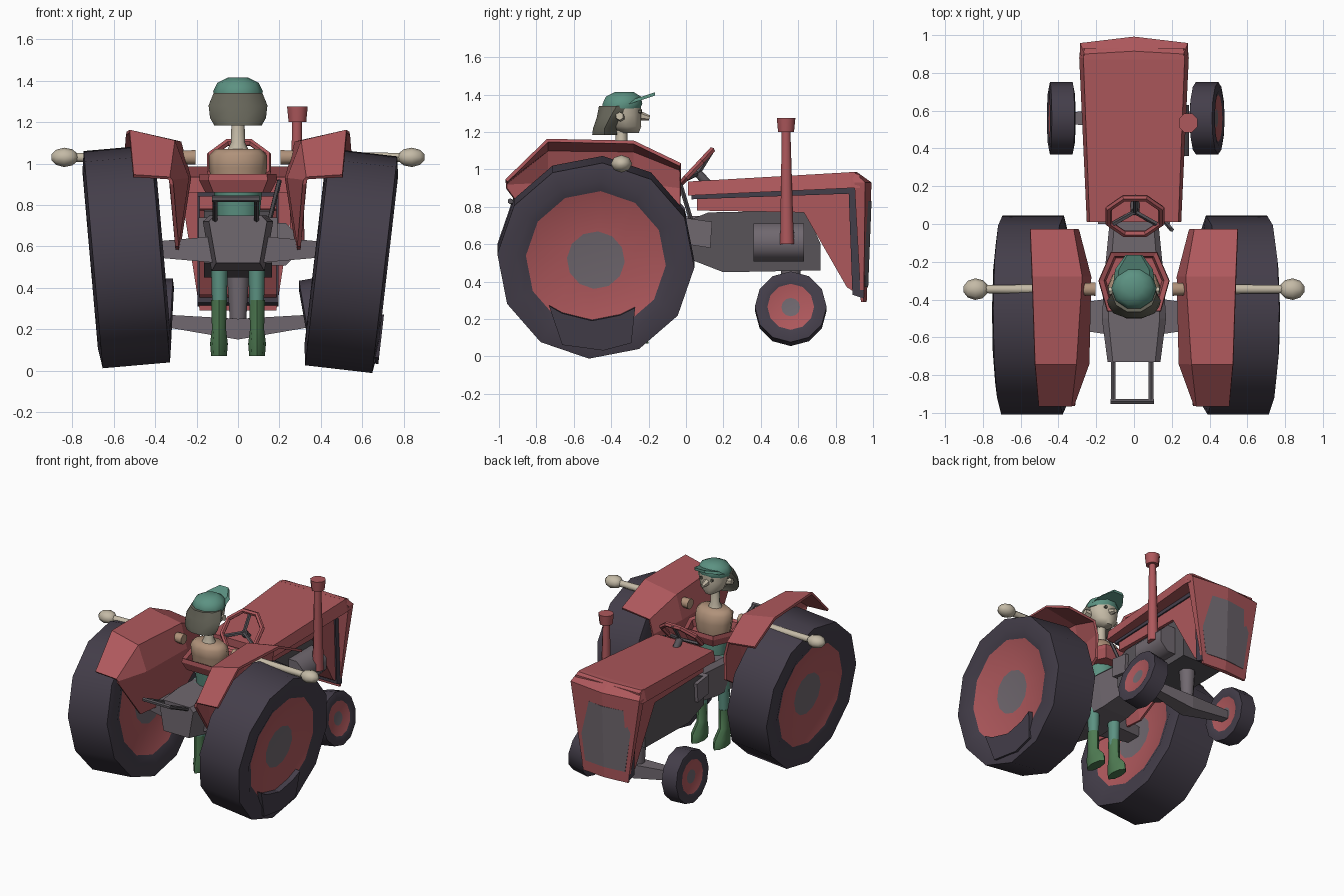
import bpy, bmesh, math
from mathutils import Vector, Matrix

if "Cube" in bpy.data.objects:
    bpy.data.objects.remove(bpy.data.objects["Cube"])


def material(name, r, g, b):
    m = bpy.data.materials.new(name)
    m.diffuse_color = [((c / 255 + 0.055) / 1.055) ** 2.4 for c in (r, g, b)] + [1]
    m.use_nodes = True
    m.node_tree.nodes["Principled BSDF"].inputs["Base Color"].default_value = m.diffuse_color
    return m


RED = material("faded red", 174, 88, 92)
TYRE = material("tyre black", 68, 62, 74)
GREY = material("metal grey", 112, 104, 111)
DARK = material("dark metal", 88, 84, 89)
SKIN = material("cream skin", 196, 186, 166)
TAN = material("tan shirt", 176, 146, 122)
TEAL = material("teal cloth", 92, 146, 130)
BOOT = material("boot green", 78, 122, 82)
HAIR = material("olive hair", 104, 103, 91)


def loft(name, rings, mat, caps=True, smooth=None, closed=True):
    """Skin a list of equal-length rings of points."""
    bm = bmesh.new()
    vs = [[bm.verts.new(p) for p in r] for r in rings]
    n = len(rings[0])
    for a, b in zip(vs, vs[1:]):
        for i in range(n if closed else n - 1):
            j = (i + 1) % n
            bm.faces.new((a[i], a[j], b[j], b[i]))
    if caps and closed:
        bm.faces.new(vs[0])
        bm.faces.new(vs[-1])
    bmesh.ops.recalc_face_normals(bm, faces=bm.faces)
    me = bpy.data.meshes.new(name)
    bm.to_mesh(me)
    bm.free()
    ob = bpy.data.objects.new(name, me)
    bpy.context.collection.objects.link(ob)
    for m in mat if isinstance(mat, list) else [mat]:
        me.materials.append(m)
    if smooth:
        bpy.ops.object.select_all(action='DESELECT')
        ob.select_set(True)
        bpy.context.view_layer.objects.active = ob
        bpy.ops.object.shade_smooth_by_angle(angle=math.radians(smooth))
    return ob


def prism(name, yz, hw, mat):
    return loft(name, [[(x, y, z) for y, z in yz] for x in (-hw, hw)], mat)


def tube(name, p0, p1, r0, r1, mat, n=8, smooth=50):
    p0, p1 = Vector(p0), Vector(p1)
    q = (p1 - p0).to_track_quat('Z', 'Y')
    ring = lambda p, r: [p + q @ Vector((r * math.cos(t), r * math.sin(t), 0))
                         for t in [math.tau * (i + .5) / n for i in range(n)]]
    return loft(name, [ring(p0, r0), ring(p1, r1)], mat, smooth=smooth)


def stack(name, rows, mat, x=0, n=10, smooth=50):
    """Ellipses stacked in z: rows of (z, centre y, half x, half y)."""
    return loft(name, [[(x + rx * math.cos(math.tau * i / n), cy + ry * math.sin(math.tau * i / n), z)
                        for i in range(n)] for z, cy, rx, ry in rows], mat, smooth=smooth)


def wheel(name, side, loc, tilt, prof, r_hub, r_rim, turn):
    rings = [[(side * a, r * math.cos(math.tau * i / 12 + turn), r * math.sin(math.tau * i / 12 + turn))
              for i in range(12)] for a, r in prof]
    ob = loft(name, rings, [TYRE, RED, GREY], smooth=40)
    for f in ob.data.polygons:
        r = math.hypot(f.center.y, f.center.z)
        f.material_index = 2 if r < r_hub else 1 if r < r_rim else 0
    ob.matrix_world = Matrix.Translation(loc) @ Matrix.Rotation(math.radians(tilt), 4, 'Y')
    return ob


# Wheels: hub, dished rim, tyre wall, tread, then the same inside
half = [(.13, .155), (.155, .375), (.178, .43), (.163, .528)]
rear = half + [(-a, r) for a, r in reversed(half)]
small = [(.05, .05), (.06, .125), (.068, .15), (.06, .192)]
front = small + [(-a, r) for a, r in reversed(small)]
right_wheel = wheel("rear_wheel_right", 1, (.547, -.482, .53), 6.6, rear, .15, .37, -.07)
wheel("rear_wheel_left", -1, (-.537, -.482, .55), -5, rear, .15, .37, -.07)
wheel("front_wheel_right", 1, (.387, .56, .255), -10, front, .048, .12, 0)
wheel("front_wheel_left", -1, (-.385, .56, .255), 3, front, .048, .12, 0)

# Sagging tyre patch on the right rear wheel
patch = [(-.25, -.24), (-.18, -.28), (-.02, -.32), (.13, -.29), (.21, -.25), (.19, -.44), (.04, -.48), (-.18, -.45)]
flap = loft("tyre_patch", [[(a, y, z) for y, z in patch] for a in (.14, .187)], TYRE)
flap.matrix_world = right_wheel.matrix_world

# Fenders: cross-sections from outer edge over the crease down the inner wall
sections = [(-.96, [(.505, .94), (.335, .93), (.325, .92), (.32, .9)]),
            (-.74, [(.525, 1.155), (.31, 1.105), (.245, .93), (.295, .6)]),
            (-.28, [(.54, 1.145), (.28, 1.1), (.235, .93), (.292, .56)]),
            (-.03, [(.55, 1.025), (.325, 1.0), (.3, .9), (.305, .72)])]
for s, tag in ((1, "right"), (-1, "left")):
    fender = loft("fender_" + tag, [[(s * x, y, z) for x, z in p] for y, p in sections], RED, closed=False)
    mod = fender.modifiers.new("thickness", 'SOLIDIFY')
    mod.thickness, mod.offset = .018, 0

# Hood lid, lining, side panels and nose
loft("hood_lid", [[(-b, y, z0), (-t, y, z1), (t, y, z1), (b, y, z0)] for y, b, t, z0, z1 in
                  ((.01, .25, .235, .86, .935), (.88, .29, .268, .9, .985), (.93, .285, .262, .9, .972))], RED)
prism("hood_lining", [(.03, .84), (.03, .89), (.9, .93), (.955, .9), (.95, .31), (.89, .33), (.87, .87)], .195, TYRE)
prism("hood_side_panel", [(.06, .78), (.06, .88), (.87, .89), (.94, .32), (.86, .37), (.63, .77)], .185, RED)


def nose(name, rows, mat):
    loft(name, [[(-w, a, z), (w, a, z), (w, b, z), (0, c, z), (-w, b, z)] for z, w, a, b, c in rows], mat)


nose("nose", [(.29, .185, .935, .95, .966), (.93, .285, .9, .958, .992), (.985, .262, .87, .9, .915)], RED)
nose("grille", [(.37, .165, .94, .957, .974), (.83, .235, .94, .958, .992)], GREY)

# Engine, gearbox, transmission and axles
prism("engine", [(.02, .52), (.2, .45), (.72, .46), (.72, .6), (.64, .78), (.12, .77), (.02, .73)], .165, DARK)
loft("gearbox", [[(-w, y, .72), (-w * .8, y, .75), (w * .8, y, .75), (w, y, .72), (w * .75, y, b), (-w * .75, y, b)]
                 for y, w, b in ((-.73, .14, .52), (-.5, .17, .48), (-.2, .15, .48), (.1, .12, .52))], GREY)
box = [(.0, .6), (.13, .58), (.14, .72), (.0, .74)]
for s, tag in ((1, "right"), (-1, "left")):
    loft("rear_axle_" + tag, [[(s * x, -.49 - d, .585 - h), (s * x, -.49 + d, .585 - h), (s * x, -.49 + d, .585 + h),
                              (s * x, -.49 - d, .585 + h)] for x, d, h in ((.1, .1, .065), (.44, .05, .035))], GREY)
    loft("front_axle_" + tag, [[(s * x, .56 - d, a), (s * x, .56 + d, a), (s * x, .56 + d, b), (s * x, .56 - d, b)]
                              for x, d, a, b in ((0, .06, .15, .25), (.35, .03, .21, .27))], GREY)
    loft("side_box_" + tag, [[(s * x, y, z) for y, z in box] for x in (.1, .19)], GREY)
tube("axle_pivot", (0, .56, .2), (0, .56, .5), .04, .06, GREY)

# Exhaust
tube("muffler", (.19, .36, .61), (.19, .63, .61), .11, .11, GREY)
tube("exhaust_elbow", (.2, .56, .62), (.285, .54, .65), .045, .04, GREY)
tube("exhaust_pipe", (.285, .54, .6), (.285, .535, 1.21), .04, .025, RED)
tube("exhaust_cap", (.287, .535, 1.2), (.287, .535, 1.275), .046, .054, RED)

# Steering wheel: eight-sided ring, three spokes and column
centre = Vector((.005, .043, 1.0))
lean = Matrix.Rotation(math.radians(47), 3, 'X')
rings = []
for i in range(9):
    t = math.tau * (i + .5) / 8
    rings.append([centre + lean @ Vector(((.15 + .018 * math.cos(u)) * math.cos(t),
                                          (.15 + .018 * math.cos(u)) * math.sin(t), .018 * math.sin(u)))
                  for u in [math.tau * k / 6 for k in range(6)]])
loft("steering_wheel", rings, RED, caps=False)
hub = centre + lean @ Vector((0, 0, -.03))
for i in range(3):
    t = math.radians(90 + 120 * i)
    tube("steering_spoke", hub, centre + lean @ Vector((.15 * math.cos(t), .15 * math.sin(t), 0)), .013, .013, DARK, 5)
tube("steering_column", hub, (.005, .2, .83), .025, .025, DARK)
tube("lever", (.15, .03, .72), (.2, -.03, .92), .012, .012, DARK, 5)

# Rear hitch frame
for x in (-.11, .09):
    tube("hitch_bar", (x, -.68, .71), (x, -.94, .83), .014, .014, DARK, 6)
tube("hitch_cross_bar", (-.125, -.94, .83), (.105, -.94, .83), .015, .015, DARK, 6)

# Seat: hexagonal pan with raised rim
hexagon = [(-.12, -.15), (.12, -.15), (.185, -.3), (.14, -.46), (-.14, -.46), (-.185, -.3)]
loft("seat", [[(x * k, -.3 + (y + .3) * k, z) for x, y in hexagon]
              for k, z in ((.85, .86), (1.02, .92), (1, .95), (.86, .94), (.8, .89))], RED)

# Driver body
stack("shirt", [(.88, -.33, .125, .09), (.98, -.33, .14, .105), (1.04, -.34, .14, .1), (1.07, -.34, .11, .07)], TAN)
stack("neck", [(1.05, -.345, .06, .05), (1.1, -.345, .035, .033), (1.24, -.345, .03, .03)], SKIN, n=8)
stack("trousers_hip", [(.7, -.32, .1, .08), (.8, -.32, .11, .09), (.9, -.33, .12, .09)], TEAL)
for s, tag in ((1, "right"), (-1, "left")):
    tube("sleeve_" + tag, (s * .205, -.345, 1.03), (s * .29, -.345, 1.03), .038, .034, TAN)
    tube("arm_" + tag, (s * .28, -.345, 1.03), (s * .8, -.345, 1.03), .03, .023, SKIN)
    hand = [(.775, .02), (.8, .043), (.84, .052), (.88, .04), (.902, .015)]
    loft("hand_" + tag, [[(s * x, -.345 + r * 1.1 * math.cos(math.tau * i / 8), 1.03 + r * .9 * math.sin(math.tau * i / 8))
                          for i in range(8)] for x, r in hand], SKIN, smooth=60)
    stack("trouser_leg_" + tag, [(.3, -.32, .035, .037), (.48, -.32, .04, .045), (.75, -.32, .05, .06)], TEAL, s * .09, 8)
    stack("boot_" + tag, [(.07, -.29, .038, .09), (.13, -.295, .043, .085), (.2, -.32, .034, .045),
                          (.34, -.32, .038, .042)], BOOT, s * .092, 8)

# Driver head, hair and cap
stack("head", [(1.195, -.3, .04, .05), (1.23, -.32, .085, .085), (1.29, -.335, .105, .098),
               (1.36, -.335, .105, .1)], SKIN)
tube("nose_tip", (0, -.26, 1.29), (0, -.195, 1.275), .028, .014, SKIN, 6)
stack("hair", [(1.185, -.435, .115, .07), (1.22, -.435, .135, .065), (1.28, -.405, .142, .075),
               (1.34, -.37, .118, .1)], HAIR)
for s in (1, -1):
    tube("ear", (s * .09, -.35, 1.28), (s * .135, -.355, 1.285), .025, .022, SKIN, 6)
    tube("eye", (s * .04, -.26, 1.31), (s * .042, -.237, 1.31), .012, .012, HAIR, 6)
stack("cap", [(1.325, -.345, .115, .105), (1.35, -.34, .12, .112), (1.39, -.335, .1, .098), (1.415, -.33, .05, .05)], TEAL)
loft("cap_brim", [[(-w, y, z), (w, y, z), (w * .8, y, z + .018), (-w * .8, y, z + .018)]
                  for w, y, z in ((.11, -.32, 1.345), (.1, -.24, 1.37), (.045, -.165, 1.395))], TEAL)
